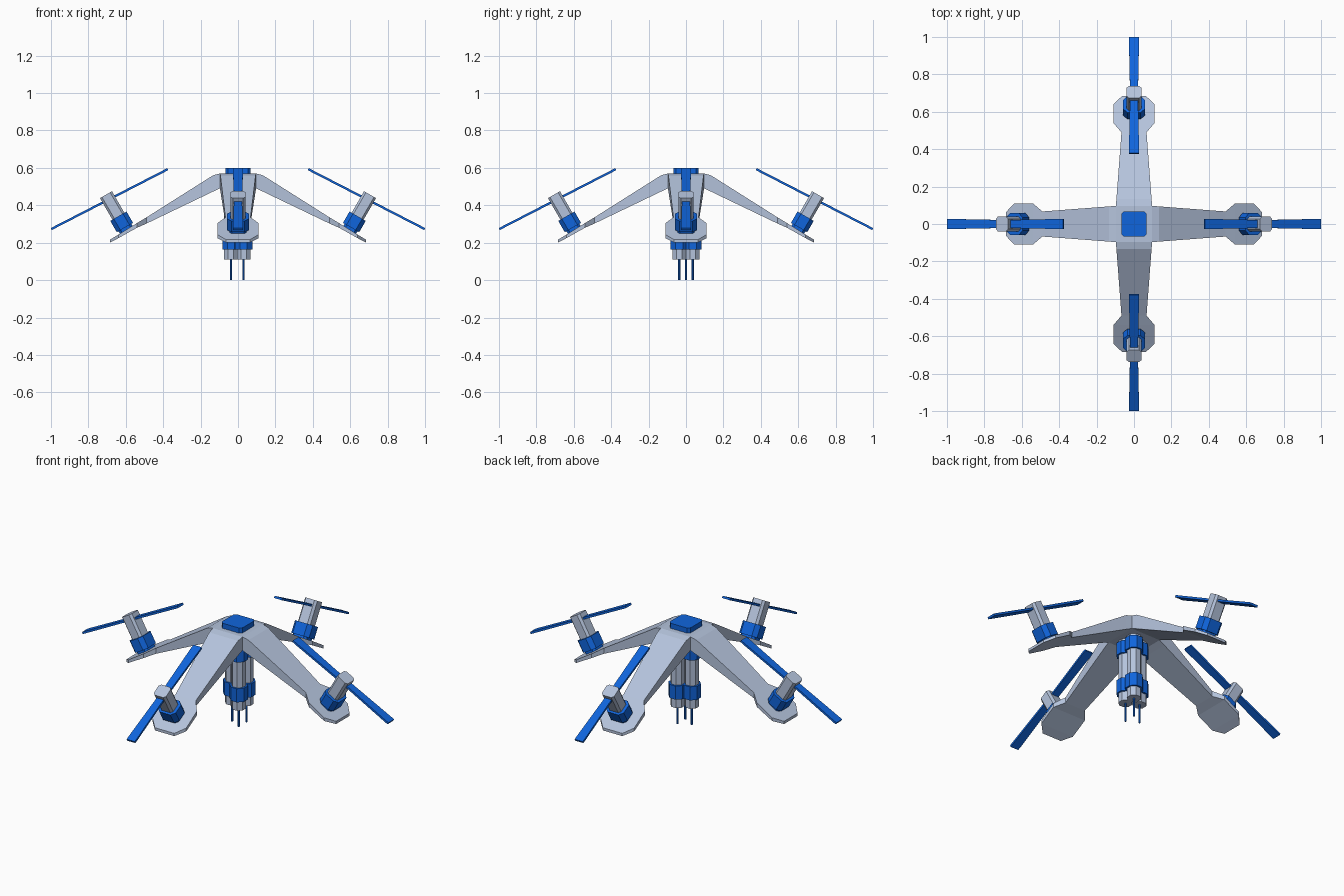
import bpy, bmesh, math
from mathutils import Matrix, Vector

cube = bpy.data.objects.get("Cube")
if cube:
    bpy.data.objects.remove(cube, do_unlink=True)


def material(name, rgb):
    m = bpy.data.materials.new(name)
    m.use_nodes = True
    m.diffuse_color = (*rgb, 1)
    m.node_tree.nodes["Principled BSDF"].inputs["Base Color"].default_value = (*rgb, 1)
    return m


GREY = material("pale_blue_grey", (0.46, 0.55, 0.72))
BLUE = material("bright_blue", (0.005, 0.13, 0.72))


def loft(name, rings, mat, matrix=Matrix()):
    """Skin a list of equal-sized point rings and cap both ends."""
    bm = bmesh.new()
    loops = [[bm.verts.new(p) for p in ring] for ring in rings]
    n = len(loops[0])
    for a, b in zip(loops, loops[1:]):
        for i in range(n):
            j = (i + 1) % n
            bm.faces.new((a[i], a[j], b[j], b[i]))
    bm.faces.new(loops[0])
    bm.faces.new(loops[-1])
    bmesh.ops.recalc_face_normals(bm, faces=bm.faces)
    mesh = bpy.data.meshes.new(name)
    bm.to_mesh(mesh)
    bm.free()
    mesh.transform(matrix)
    mesh.materials.append(mat)
    obj = bpy.data.objects.new(name, mesh)
    bpy.context.collection.objects.link(obj)
    return obj


def chamfered(hx, hy, c, z):
    """Rectangle with cut corners at height z."""
    return [(x, y, z) for x, y in (
        (hx, c - hy), (hx, hy - c), (hx - c, hy), (c - hx, hy),
        (-hx, hy - c), (-hx, c - hy), (c - hx, -hy), (hx - c, -hy))]


def block(name, sections, mat, matrix=Matrix()):
    return loft(name, [chamfered(*s) for s in sections], mat, matrix)


def tube(name, x, y, r, z0, z1, mat):
    def ring(z):
        return [(x + r * math.cos(a), y + r * math.sin(a), z)
                for a in (math.pi * (k + 0.5) / 4 for k in range(8))]
    return loft(name, [ring(z0), ring(z1)], mat)


# Central hub and its cap
H = 0.097
loft("hub", [[(-H, -H, z), (H, -H, z), (H, H, z), (-H, H, z)] for z in (0.49, 0.57)], GREY)
block("hub_cap", [(0.068, 0.068, 0.015, 0.565), (0.068, 0.068, 0.015, 0.6)], BLUE)

# Arm stations: reach, half width, top height, bottom height
ARM = [(0.097, 0.097, 0.57, 0.49), (0.134, 0.094, 0.56, 0.473),
       (0.49, 0.067, 0.335, 0.302), (0.54, 0.11, 0.305, 0.28),
       (0.64, 0.11, 0.243, 0.224), (0.685, 0.063, 0.216, 0.2)]

for name, angle in (("left", 0), ("back", 90), ("right", 180), ("front", 270)):
    turn = Matrix.Rotation(math.radians(angle), 4, "Z")
    loft(name + "_arm", [[(r, -w, t), (r, w, t), (r, w, b), (r, -w, b)]
                         for r, w, t, b in ARM], GREY, turn)
    # Motor stack leaning outward on the paddle
    lean = turn @ Matrix.Translation((0.597, 0, 0.268)) @ Matrix.Rotation(math.radians(30), 4, "Y")
    block(name + "_motor_foot", [(0.04, 0.046, 0.014, -0.01), (0.04, 0.046, 0.014, 0.03)], BLUE, lean)
    block(name + "_motor_base", [(0.05, 0.058, 0.022, 0.015), (0.05, 0.058, 0.022, 0.085)], BLUE, lean)
    block(name + "_motor_post", [(0.037, 0.04, 0.012, 0.08), (0.037, 0.04, 0.012, 0.218)], GREY, lean)
    # Two-bladed rotor through the post
    spin = turn @ Matrix.Translation((0.687, 0, 0.433)) @ Matrix.Rotation(math.radians(27.2), 4, "Y")
    loft(name + "_rotor", [[(x, -w, -0.006), (x, w, -0.006), (x, w, 0.006), (x, -w, 0.006)]
                           for x, w in ((-0.35, 0.026), (-0.33, 0.027), (0, 0.021),
                                        (0.33, 0.027), (0.35, 0.026))], BLUE, spin)

# Hanging cluster of three tubes, with clamps and thin rods
for n, (x, y) in enumerate(((-0.038, 0), (0.03, 0.036), (0.03, -0.036)), 1):
    tube(f"cluster_tube_{n}", x, y, 0.039, 0.11, 0.5, GREY)
    tube(f"lower_clamp_{n}", x, y, 0.05, 0.165, 0.245, BLUE)
    tube(f"upper_clamp_{n}", x, y, 0.05, 0.4, 0.475, BLUE)
    tube(f"rod_{n}", x, y, 0.006, 0, 0.12, BLUE)
